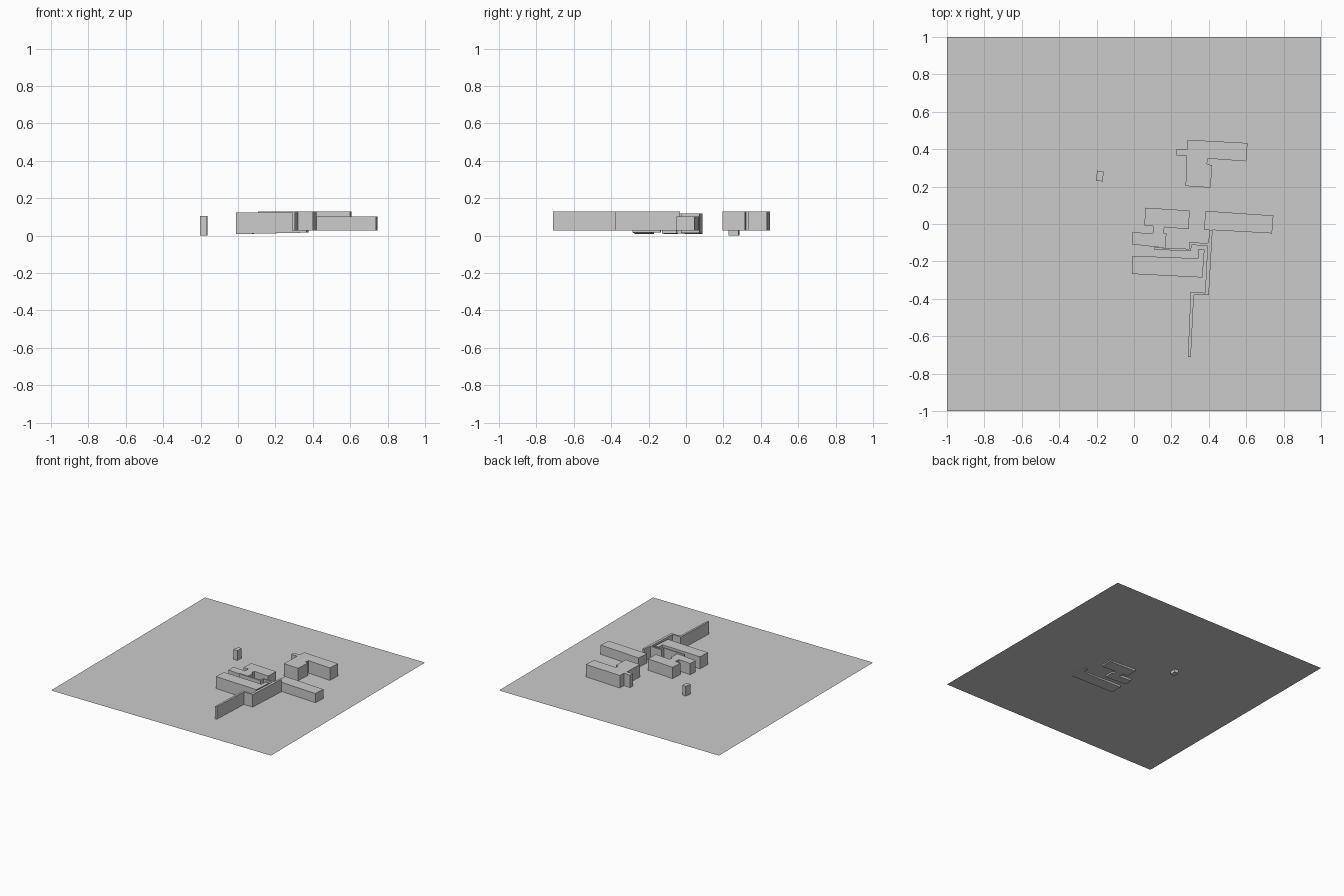
import bpy, bmesh

GROUND_Z = 0.025


def prism(name, outline, base, top):
    """Extrude a plan outline; base is a function of x so footings can slope."""
    bm = bmesh.new()
    low = [bm.verts.new((x, y, base(x))) for x, y in outline]
    high = [bm.verts.new((x, y, top)) for x, y in outline]
    bm.faces.new(low)
    bm.faces.new(high)
    n = len(outline)
    for i in range(n):
        j = (i + 1) % n
        bm.faces.new((low[i], low[j], high[j], high[i]))
    bmesh.ops.recalc_face_normals(bm, faces=bm.faces)
    mesh = bpy.data.meshes.new(name)
    bm.to_mesh(mesh)
    bm.free()
    obj = bpy.data.objects.new(name, mesh)
    bpy.context.collection.objects.link(obj)
    return obj


def flat(z):
    return lambda x: z


def sloped(x):
    return 0.008 + 0.022 * max(x, 0)


# Site plane
bpy.ops.mesh.primitive_plane_add(size=2, location=(0, 0, GROUND_Z))
bpy.context.object.name = "site_plane"

# Stepped building to the north
prism("north_building",
      [(0.287, 0.45), (0.607, 0.433), (0.60, 0.335), (0.395, 0.35),
       (0.39, 0.32), (0.417, 0.315), (0.41, 0.194), (0.276, 0.203),
       (0.281, 0.365), (0.227, 0.367), (0.227, 0.402), (0.284, 0.397)],
      flat(0.026), 0.128)

# Small detached hut
prism("small_hut", [(-0.197, 0.285), (-0.163, 0.28), (-0.166, 0.228), (-0.204, 0.231)],
      flat(0.0), 0.105)

# Lower wing to the east
prism("east_wing", [(0.383, 0.07), (0.745, 0.045), (0.738, -0.05), (0.374, -0.03)],
      flat(0.026), 0.102)

# Two bars joined by a neck
prism("middle_building",
      [(0.06, 0.087), (0.297, 0.072), (0.293, -0.028), (0.163, -0.017),
       (0.157, -0.047), (0.173, -0.05), (0.17, -0.128), (0.105, -0.122),
       (-0.012, -0.108), (-0.008, -0.043), (0.10, -0.052), (0.103, -0.01),
       (0.056, -0.008)],
      sloped, 0.118)

# Long southern block with a return at its end
prism("south_building",
      [(-0.008, -0.17), (0.342, -0.184), (0.343, -0.135), (0.377, -0.137),
       (0.366, -0.286), (-0.012, -0.267)],
      sloped, 0.124)

# Thin stepped boundary wall
prism("boundary_wall",
      [(0.42, -0.032), (0.40, -0.38), (0.32, -0.38), (0.304, -0.71),
       (0.288, -0.71), (0.303, -0.364), (0.38, -0.368), (0.393, -0.117),
       (0.308, -0.112), (0.304, -0.145), (0.107, -0.137), (0.107, -0.125),
       (0.295, -0.133), (0.293, -0.098), (0.396, -0.102), (0.405, -0.032)],
      flat(0.026), 0.129)
